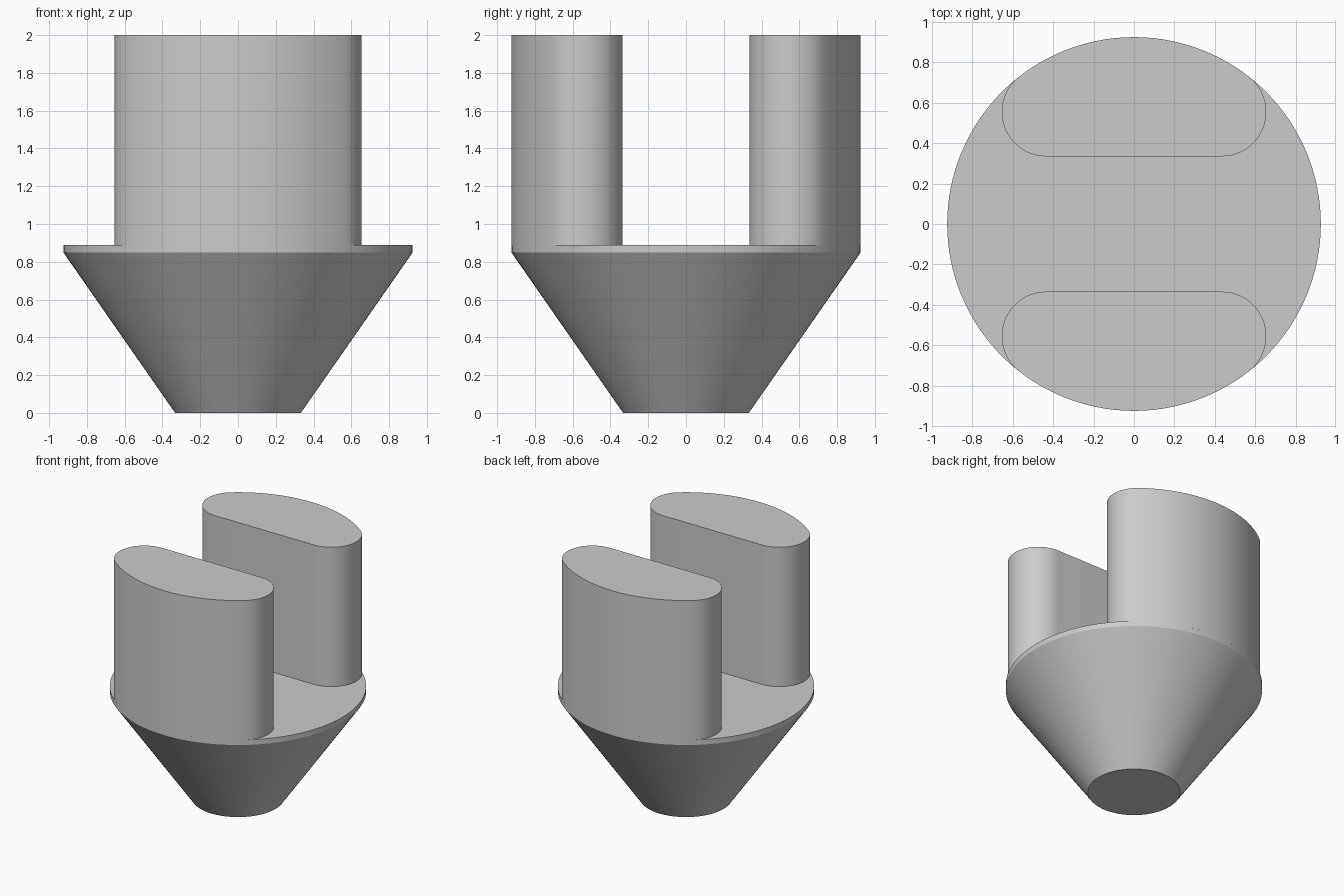
import bpy, bmesh
from math import sin, cos, pi, sqrt, atan2, radians

if "Cube" in bpy.data.objects:
    bpy.data.objects.remove(bpy.data.objects["Cube"], do_unlink=True)

RADIUS, TIP_RADIUS = 0.925, 0.333      # disc rim and small end of the cone
RIM_BOTTOM, RIM_TOP, TOP = 0.85, 0.89, 2.0
INNER_Y, FILLET = 0.335, 0.22          # flat inner face and rounded ends of a prong

grey = bpy.data.materials.new("plain grey")
grey.use_nodes = True
colour = (0.6, 0.6, 0.6, 1)
grey.diffuse_color = colour
grey.node_tree.nodes["Principled BSDF"].inputs["Base Color"].default_value = colour


def loft(name, sections):
    """Join equal-length rings of points and cap both ends."""
    bm = bmesh.new()
    rings = [[bm.verts.new(p) for p in ring] for ring in sections]
    for low, high in zip(rings, rings[1:]):
        for i in range(len(low)):
            j = (i + 1) % len(low)
            bm.faces.new((low[i], low[j], high[j], high[i]))
    bm.faces.new(rings[0][::-1])
    bm.faces.new(rings[-1])
    bmesh.ops.recalc_face_normals(bm, faces=bm.faces)
    mesh = bpy.data.meshes.new(name)
    bm.to_mesh(mesh)
    bm.free()
    mesh.materials.append(grey)
    obj = bpy.data.objects.new(name, mesh)
    bpy.context.collection.objects.link(obj)
    bpy.ops.object.select_all(action="DESELECT")
    bpy.context.view_layer.objects.active = obj
    obj.select_set(True)
    bpy.ops.object.shade_smooth_by_angle(angle=radians(25))
    return obj


def arc(cx, cy, r, start, end, steps):
    angles = [start + (end - start) * i / steps for i in range(steps + 1)]
    return [(cx + r * cos(a), cy + r * sin(a)) for a in angles]


# Conical base with a thin cylindrical rim
circle = arc(0, 0, 1, 0, 2 * pi, 128)[:-1]
loft("conical_base", [[(x * r, y * r, z) for x, y in circle] for r, z in
                      ((TIP_RADIUS, 0), (RADIUS, RIM_BOTTOM), (RADIUS, RIM_TOP))])

# Prong outline: rounded ends tangent to both the flat face and the rim circle
cy = INNER_Y + FILLET
cx = sqrt((RADIUS - FILLET) ** 2 - cy ** 2)
tangent = atan2(cy, cx)
outline = arc(cx, cy, FILLET, -pi / 2, tangent, 24)
outline += arc(0, 0, RADIUS, tangent, pi - tangent, 32)[1:-1]
outline += arc(-cx, cy, FILLET, pi - tangent, 3 * pi / 2, 24)

# Two upright prongs, mirrored front to back
for name, side in (("front_prong", -1), ("back_prong", 1)):
    loft(name, [[(x, y * side, z) for x, y in outline] for z in (RIM_TOP, TOP)])
